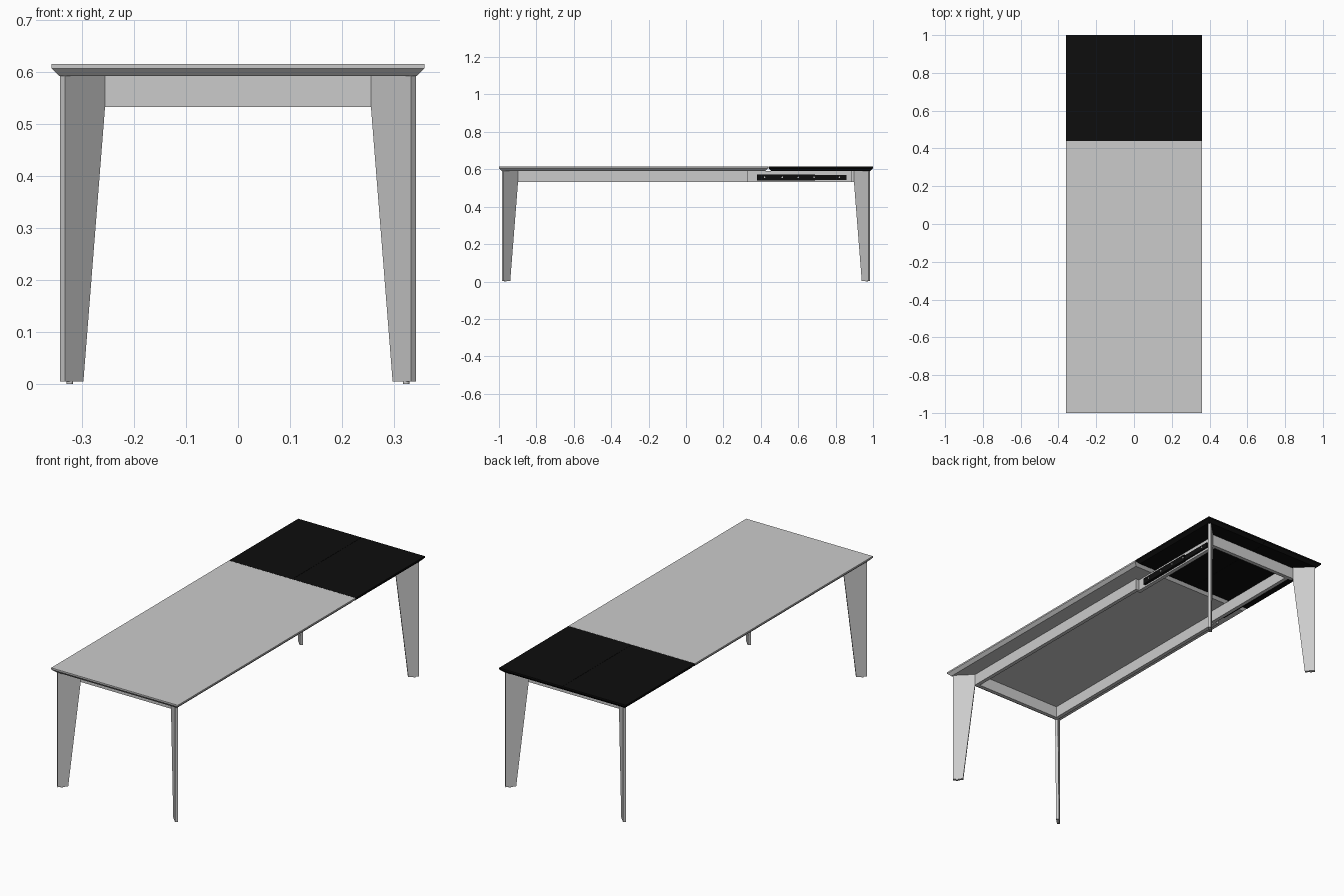
import bpy, bmesh, math
from mathutils import Vector

if "Cube" in bpy.data.objects:
    bpy.data.objects.remove(bpy.data.objects["Cube"])

W, L = 0.359, 1.0            # half width and half length of the top
Z_TOP, Z_LIP, Z_UNDER, Z_APRON = 0.615, 0.607, 0.592, 0.533
SEAM = 0.44
black = bpy.data.materials.new("black")
black.diffuse_color = (0.004, 0.004, 0.004, 1)
black.use_nodes = True
black.node_tree.nodes["Principled BSDF"].inputs["Base Color"].default_value = black.diffuse_color


def finish(name, bm, mat=None):
    bmesh.ops.recalc_face_normals(bm, faces=bm.faces)
    me = bpy.data.meshes.new(name)
    bm.to_mesh(me)
    bm.free()
    ob = bpy.data.objects.new(name, me)
    bpy.context.collection.objects.link(ob)
    if mat:
        me.materials.append(mat)
    return ob


def loft(name, rings, mat=None):
    """Join rings of points into a closed solid."""
    bm = bmesh.new()
    rows = [[bm.verts.new(p) for p in ring] for ring in rings]
    n = len(rows[0])
    for a, b in zip(rows, rows[1:]):
        for i in range(n):
            j = (i + 1) % n
            bm.faces.new((a[i], a[j], b[j], b[i]))
    bm.faces.new(rows[0][::-1])
    bm.faces.new(rows[-1])
    return finish(name, bm, mat)


def rect(x0, x1, y0, y1, z):
    return [(x0, y0, z), (x1, y0, z), (x1, y1, z), (x0, y1, z)]


def box(name, x0, x1, y0, y1, z0, z1, mat=None):
    return loft(name, [rect(x0, x1, y0, y1, z0), rect(x0, x1, y0, y1, z1)], mat)


def panel(name, x0, x1, y0, y1, left=0.015, right=0.015, mat=None):
    """Top panel with an undercut bevelled edge."""
    under = rect(x0 + left, x1 - right, y0 + 0.015, y1 - 0.015, Z_UNDER)
    return loft(name, [under, rect(x0, x1, y0, y1, Z_LIP), rect(x0, x1, y0, y1, Z_TOP)], mat)


def disc(name, loc, radius, depth, axis, mat=None):
    bm = bmesh.new()
    bmesh.ops.create_cone(bm, cap_ends=True, segments=16, radius1=radius, radius2=radius, depth=depth)
    ob = finish(name, bm, mat)
    ob.location = loc
    if axis == 'X':
        ob.rotation_euler.y = math.pi / 2
    return ob


# Table top and the two black extension leaves
panel("main_top", -W, W, -L, SEAM - 0.0005)
panel("left_leaf", -W, -0.0005, SEAM + 0.0005, L, right=0, mat=black)
panel("right_leaf", 0.0005, W, SEAM + 0.0005, L, left=0, mat=black)

# Diagonal tapered plank legs with small feet
half_t = 0.0071
for sx in (-1, 1):
    for sy in (-1, 1):
        name = ("back" if sy > 0 else "front") + ("_right" if sx > 0 else "_left")
        corner = Vector((sx * 0.338, sy * 0.98, 0))
        inward = Vector((-sx, -sy, 0)).normalized()
        side = Vector((-inward.y, inward.x, 0)) * half_t
        profile = [(0, 0.004), (0.05, 0.004), (0.109, Z_APRON), (0.109, Z_UNDER), (0, Z_UNDER)]
        rings = [[corner + inward * d + s * side + Vector((0, 0, z)) for d, z in profile]
                 for s in (-1, 1)]
        loft(name + "_leg", rings)
        disc(name + "_foot", corner + inward * 0.02 + Vector((0, 0, 0.0025)), 0.006, 0.005, 'Z')

# End aprons
for sy, name in ((-1, "front_apron"), (1, "back_apron")):
    y0, y1 = sorted((sy * 0.885, sy * 0.905))
    box(name, -0.264, 0.264, y0, y1, Z_APRON, Z_UNDER)

# Side aprons, recessed extension boards and black sliding rails
for s, name in ((-1, "left"), (1, "right")):
    def span(a, b):
        return sorted((s * a, s * b))
    box(name + "_side_apron", *span(0.245, 0.265), -0.895, 0.33, Z_APRON, Z_UNDER)
    box(name + "_extension_board", *span(0.225, 0.245), 0.315, 0.89, Z_APRON, Z_UNDER)
    box(name + "_inner_rail", *span(0.245, 0.253), 0.575, 0.857, 0.544, 0.570, black)
    box(name + "_outer_rail", *span(0.245, 0.259), 0.38, 0.69, 0.541, 0.573, black)
    for i, y in enumerate((0.42, 0.515, 0.60, 0.685, 0.82)):
        x = 0.254 if y > 0.69 else 0.2595
        disc(f"{name}_rail_screw_{i + 1}", (s * x, min(y, 0.82), 0.557), 0.004, 0.003, 'X')
